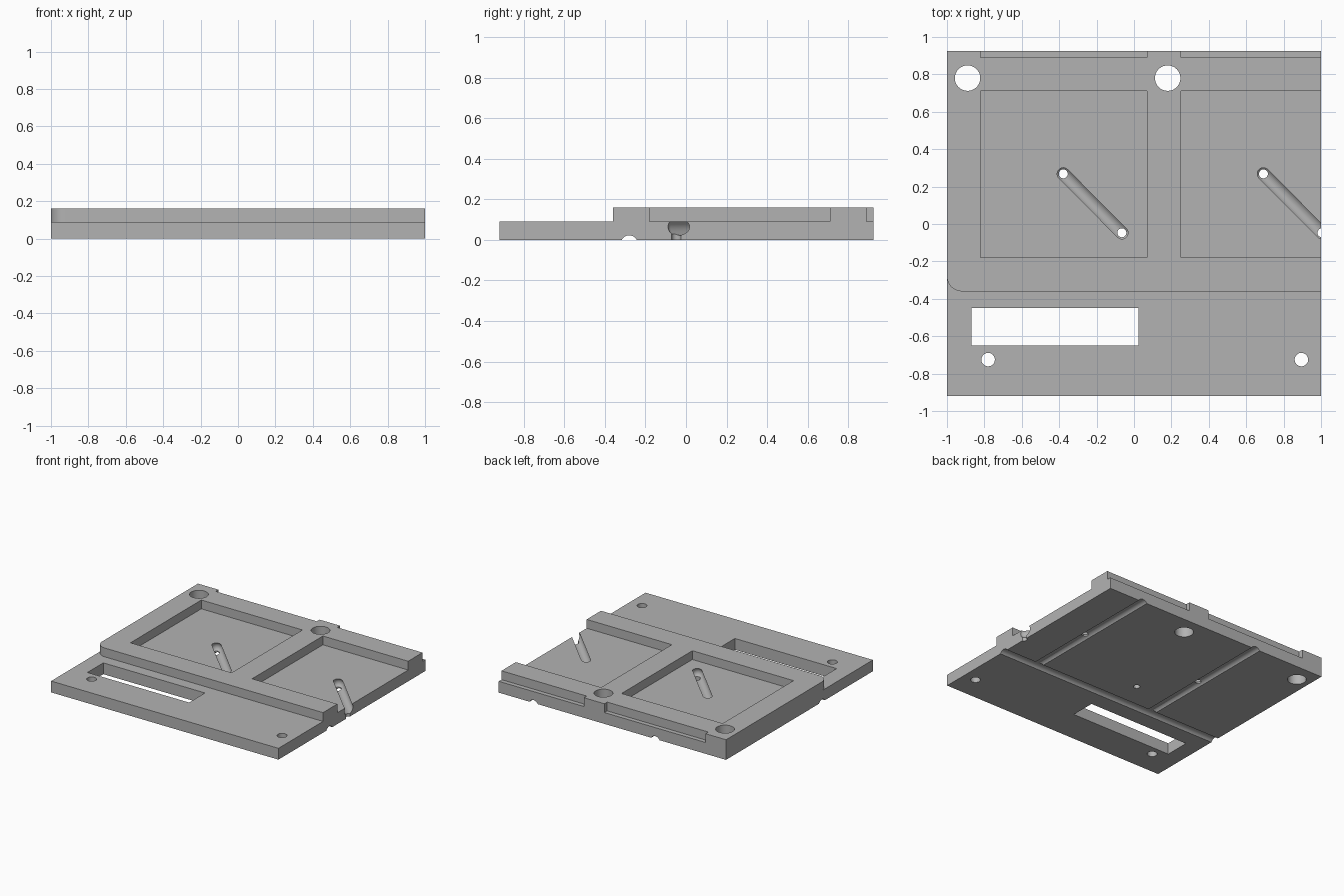
import bpy, bmesh, math
from mathutils import Matrix, Vector

if "Cube" in bpy.data.objects:
    bpy.data.objects.remove(bpy.data.objects["Cube"])

grey = bpy.data.materials.new("plain grey")
grey.use_nodes = True
GREY = (0.45, 0.45, 0.45, 1)
grey.diffuse_color = GREY
grey.node_tree.nodes["Principled BSDF"].inputs["Base Color"].default_value = GREY

BACK, FRONT, STEP = 0.925, -0.92, -0.36
LOW, HIGH, FAR = 0.09, 0.16, 0.4
CHANNEL_R = 0.042
PITCH = 1.07          # spacing of the two repeated bays


def finish(bm, name):
    bmesh.ops.recalc_face_normals(bm, faces=bm.faces)
    mesh = bpy.data.meshes.new(name)
    bm.to_mesh(mesh)
    bm.free()
    mesh.materials.append(grey)
    obj = bpy.data.objects.new(name, mesh)
    bpy.context.collection.objects.link(obj)
    return obj


def box(name, x, y, z):
    size = Matrix.Diagonal((x[1] - x[0], y[1] - y[0], z[1] - z[0], 1))
    centre = Matrix.Translation((sum(x) / 2, sum(y) / 2, sum(z) / 2))
    bm = bmesh.new()
    bmesh.ops.create_cube(bm, size=1, matrix=centre @ size)
    return finish(bm, name)


def rod(name, start, end, radius, sides=48):
    a, b = Vector(start), Vector(end)
    turn = (b - a).to_track_quat("Z", "Y").to_matrix().to_4x4()
    bm = bmesh.new()
    bmesh.ops.create_cone(bm, cap_ends=True, segments=sides, radius1=radius, radius2=radius,
                          depth=(b - a).length, matrix=Matrix.Translation((a + b) / 2) @ turn)
    return finish(bm, name)


def capsule(name, start, end, radius):
    a, b = Vector(start), Vector(end)
    turn = (b - a).to_track_quat("Z", "Y").to_matrix().to_4x4()
    bm = bmesh.new()
    for p in (a, b):
        bmesh.ops.create_uvsphere(bm, u_segments=32, v_segments=16, radius=radius,
                                  matrix=Matrix.Translation(p) @ turn)
    hull = bmesh.ops.convex_hull(bm, input=bm.verts)
    loose = {g for g in hull["geom_interior"] if isinstance(g, bmesh.types.BMVert)}
    bmesh.ops.delete(bm, geom=list(loose), context="VERTS")
    bmesh.ops.dissolve_limit(bm, angle_limit=0.002, verts=bm.verts, edges=bm.edges)
    return finish(bm, name)


def prism(name, outline, z0, z1):
    bm = bmesh.new()
    face = bm.faces.new([bm.verts.new((x, y, z0)) for x, y in outline])
    top = bmesh.ops.extrude_face_region(bm, geom=[face])["geom"]
    bmesh.ops.translate(bm, vec=(0, 0, z1 - z0),
                        verts=[g for g in top if isinstance(g, bmesh.types.BMVert)])
    return finish(bm, name)


plate = box("mounting_plate", (-1, 1), (FRONT, BACK), (0, HIGH))

# Lower front shelf, with the rounded corner of the raised deck
r = 0.08
arc = [(-1 + r - r * math.sin(t), STEP + r - r * math.cos(t))
       for t in (math.pi / 2 * i / 12 for i in range(13))]
shelf = [(-1.2, -1.2), (1.2, -1.2), (1.2, STEP)] + arc + [(-1.2, STEP + r)]
cutters = [prism("shelf_cut", shelf, LOW, FAR)]

# Window and screw holes in the shelf
cutters.append(box("window_cut", (-0.87, 0.025), (-0.65, -0.45), (-FAR, FAR)))
for x in (-0.78, 0.895):
    cutters.append(rod("screw_hole_cut", (x, -0.725, -FAR), (x, -0.725, FAR), 0.036))

# Two bays: pocket, rear notch, post hole, slanted slot with drains, channel below
for i in range(2):
    dx = PITCH * i
    right = 1.2 if i else 0.07
    left = -0.82 + dx
    cutters.append(box("pocket_cut", (left, right), (-0.18, 0.71), (LOW, FAR)))
    cutters.append(box("notch_cut", (left, right), (0.89, 1.2), (LOW, FAR)))
    px = -0.89 + dx
    cutters.append(rod("post_hole_cut", (px, 0.78, -FAR), (px, 0.78, FAR), 0.068))
    ends = [(-0.378 + dx, 0.268), (-0.065 + dx, -0.047)]
    cutters.append(capsule("slot_cut", (*ends[0], 0.064), (*ends[1], 0.064), CHANNEL_R))
    for x, y in ends:
        cutters.append(rod("drain_cut", (x, y, -FAR), (x, y, 0.06), 0.024, 32))
    cx = ends[0][0]
    cutters.append(rod("channel_cut", (cx, -0.28, -0.02), (cx, 1.2, -0.02), CHANNEL_R))

# Cross channel underneath
cutters.append(rod("cross_channel_cut", (-1.2, -0.28, -0.02), (1.2, -0.28, -0.02), CHANNEL_R))

# Carve the plate
bpy.context.view_layer.objects.active = plate
for c in cutters:
    c.hide_render = True
    mod = plate.modifiers.new(c.name, "BOOLEAN")
    mod.operation, mod.solver, mod.object = "DIFFERENCE", "EXACT", c
    bpy.ops.object.modifier_apply(modifier=mod.name)
for c in cutters:
    bpy.data.objects.remove(c)

bpy.ops.object.select_all(action="DESELECT")
plate.select_set(True)
bpy.ops.object.shade_smooth_by_angle(angle=math.radians(30))
